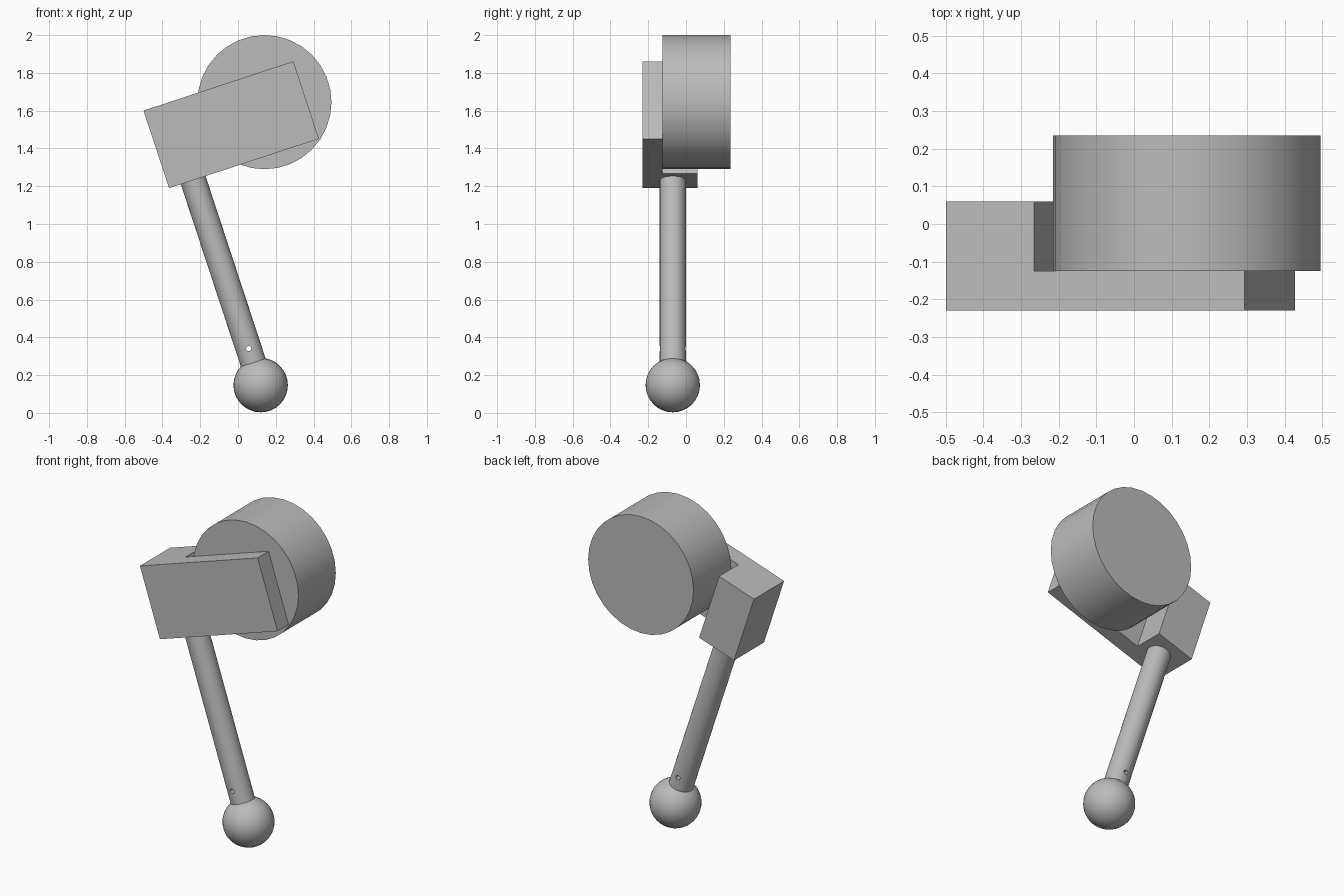
import bpy
import bmesh
import math
from mathutils import Matrix, Vector

cube = bpy.data.objects.get("Cube")
if cube:
    bpy.data.objects.remove(cube, do_unlink=True)

grey = bpy.data.materials.new("plain grey")
grey.use_nodes = True
colour = (0.5, 0.5, 0.5, 1)
grey.diffuse_color = colour
grey.node_tree.nodes["Principled BSDF"].inputs["Base Color"].default_value = colour

TILT = math.atan2(0.26, 0.79)
ALONG = Vector((math.cos(TILT), 0, math.sin(TILT)))
UP = Vector((-math.sin(TILT), 0, math.cos(TILT)))


def finish(name, smooth=True):
    obj = bpy.context.object
    obj.name = name
    obj.data.materials.clear()
    obj.data.materials.append(grey)
    if smooth:
        bpy.ops.object.shade_smooth_by_angle(angle=math.radians(30))
    return obj


def cylinder(start, end, radius, sides):
    axis = end - start
    bpy.ops.mesh.primitive_cylinder_add(
        vertices=sides, radius=radius, depth=axis.length,
        location=(start + end) / 2,
        rotation=axis.to_track_quat("Z", "Y").to_euler())
    return bpy.context.object


# Tilted bracket: L-shaped plan with a deep lug at its left end
corner = Vector((-0.365, 0, 1.19))
plan = [(0, -0.23), (0.835, -0.23), (0.835, -0.125),
        (0.247, -0.125), (0.247, 0.06), (0, 0.06)]
bm = bmesh.new()
base = bm.faces.new([bm.verts.new((x, y, 0)) for x, y in plan])
top = bmesh.ops.extrude_face_region(bm, geom=[base])
bmesh.ops.translate(bm, vec=(0, 0, 0.432),
                    verts=[v for v in top["geom"] if isinstance(v, bmesh.types.BMVert)])
bmesh.ops.recalc_face_normals(bm, faces=bm.faces)
bm.transform(Matrix.Translation(corner) @ Matrix.Rotation(-TILT, 4, "Y"))
mesh = bpy.data.meshes.new("bracket")
bm.to_mesh(mesh)
bm.free()
bracket = bpy.data.objects.new("bracket", mesh)
bpy.context.collection.objects.link(bracket)
mesh.materials.append(grey)

# Round drum behind the bracket
cylinder(Vector((0.14, -0.125, 1.645)), Vector((0.14, 0.235, 1.645)), 0.355, 32)
finish("drum")

# Ball at the foot
ball_centre = Vector((0.12, -0.07, 0.147))
bpy.ops.mesh.primitive_uv_sphere_add(segments=32, ring_count=16, radius=0.144,
                                     location=ball_centre, rotation=(math.pi / 2, 0, 0))
finish("ball")

# Rod from the ball to the underside of the bracket, with a small cross hole
hole = ball_centre + UP * 0.204
drill = cylinder(hole - Vector((0, 0.2, 0)), hole + Vector((0, 0.2, 0)), 0.014, 16)
drill.name = "drill_cutter"
drill.hide_render = True
rod_length = (corner - ball_centre).dot(UP)
rod = cylinder(ball_centre, ball_centre + UP * rod_length, 0.069, 32)
cut = rod.modifiers.new("cross_hole", "BOOLEAN")
cut.operation = "DIFFERENCE"
cut.solver = "EXACT"
cut.object = drill
bpy.ops.object.modifier_apply(modifier=cut.name)
bpy.data.objects.remove(drill, do_unlink=True)
finish("rod")
